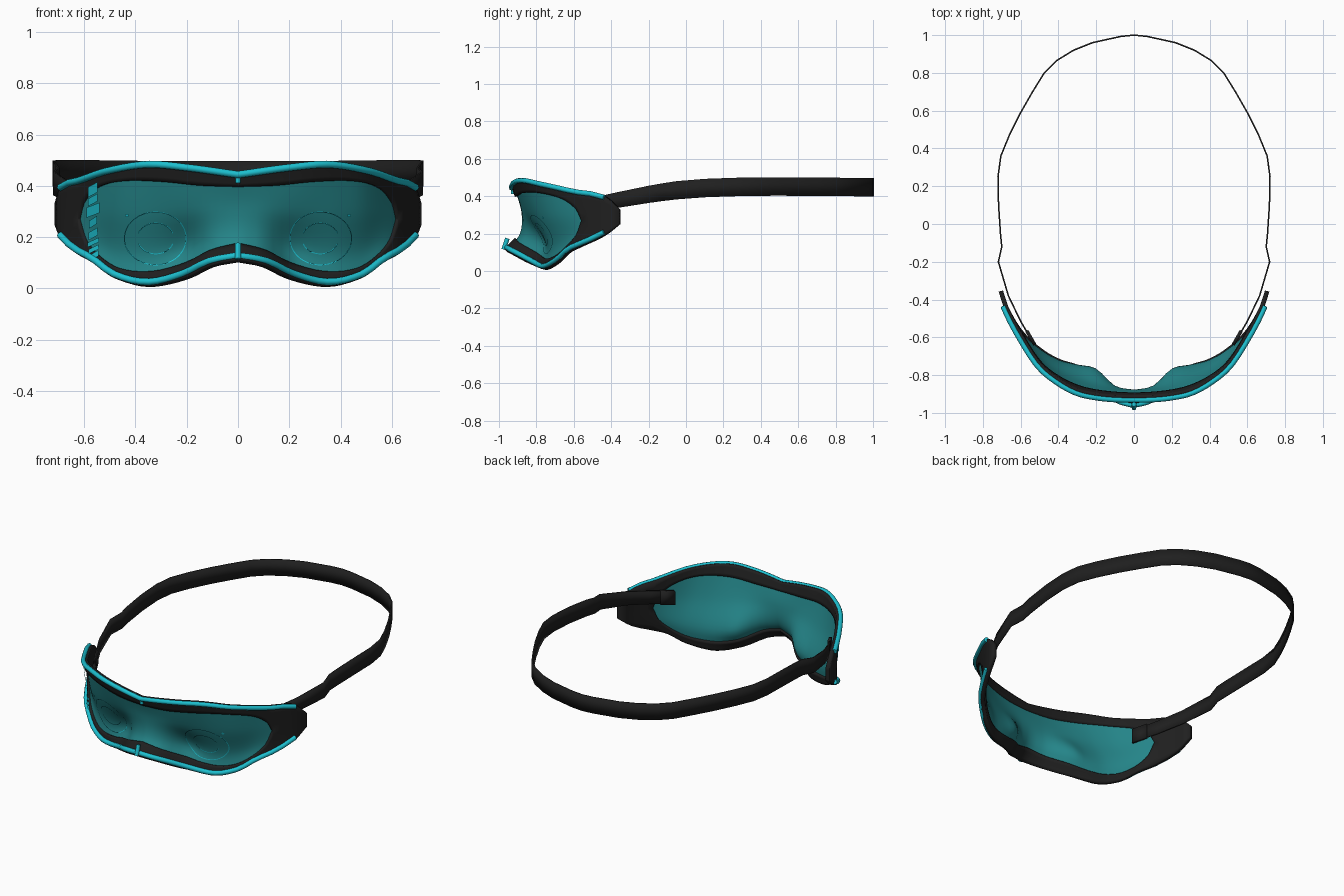
import bpy, bmesh, math
from mathutils import Vector

if "Cube" in bpy.data.objects:
    bpy.data.objects.remove(bpy.data.objects["Cube"])


def material(name, rgb):
    m = bpy.data.materials.new(name)
    m.diffuse_color = (*rgb, 1)
    m.use_nodes = True
    m.node_tree.nodes["Principled BSDF"].inputs["Base Color"].default_value = m.diffuse_color
    return m


BLACK = material("matte black", (0.014, 0.014, 0.014))
TEAL = material("teal lens", (0.018, 0.235, 0.25))
CYAN = material("bright cyan", (0.012, 0.52, 0.62))


def interp(xs, ys, x):
    """Smooth curve through the points (xs, ys)."""
    x = min(max(x, xs[0]), xs[-1])
    n = len(xs)
    i = next(k for k in range(n - 1) if x <= xs[k + 1])

    def slope(k):
        a, b = max(k - 1, 0), min(k + 1, n - 1)
        return (ys[b] - ys[a]) / (xs[b] - xs[a])
    h = xs[i + 1] - xs[i]
    t = (x - xs[i]) / h
    return ((2*t**3 - 3*t*t + 1) * ys[i] + (t**3 - 2*t*t + t) * h * slope(i)
            + (3*t*t - 2*t**3) * ys[i + 1] + (t**3 - t*t) * h * slope(i + 1))


# Mask outline heights and lens outline heights, by distance from the middle
def frame_top(x):
    return interp([0, .2, .35, .5, .6, .68, .705], [.45, .478, .49, .465, .43, .40, .33], abs(x))


def frame_bottom(x):
    return interp([0, .1, .2, .35, .48, .56, .62, .68, .705],
                  [.11, .09, .042, .008, .04, .1, .135, .19, .25], abs(x))


def lens_top(x):
    return interp([0, .15, .3, .45, .55, .6, .615], [.40, .405, .42, .42, .39, .33, .27], abs(x))


def lens_bottom(x):
    return interp([0, .1, .2, .33, .45, .53, .59, .615],
                  [.17, .145, .095, .065, .075, .12, .19, .27], abs(x))


# Depth of the mask at four heights: bottom edge, cheek, brow, top edge
DX = [0, .1, .2, .3, .4, .5, .6, .675, .705]
DEPTH = [[-.965, -.93, -.84, -.775, -.735, -.675, -.58, -.445, -.355],
         [-.89, -.86, -.765, -.745, -.72, -.66, -.57, -.445, -.355],
         [-.88, -.875, -.85, -.82, -.78, -.71, -.58, -.445, -.355],
         [-.92, -.918, -.908, -.885, -.83, -.745, -.59, -.445, -.355]]


def surf(x, z, out=0.0):
    """Point on the mask surface, pushed outward by out."""
    def depth(x, z):
        lo, hi = frame_bottom(x), frame_top(x)
        t = (z - lo) / max(hi - lo, 1e-4)
        return interp([0, .25, .6, 1], [interp(DX, d, abs(x)) for d in DEPTH], t)
    p = Vector((x, depth(x, z), z))
    if out:
        e = .004
        s = 1 if x < 0 else -1
        sx = (depth(x + s * e, z) - p.y) / (s * e)
        p += Vector((sx, -1, 0)).normalized() * out
    return p


def make(name, verts, faces, mat, thick=0.0, offset=0.0):
    me = bpy.data.meshes.new(name)
    bm = bmesh.new()
    vs = [bm.verts.new(v) for v in verts]
    for f in faces:
        bm.faces.new([vs[i] for i in f])
    bmesh.ops.remove_doubles(bm, verts=bm.verts, dist=1e-4)
    bm.to_mesh(me)
    bm.free()
    me.materials.append(mat)
    ob = bpy.data.objects.new(name, me)
    bpy.context.collection.objects.link(ob)
    if thick:
        mod = ob.modifiers.new("thickness", 'SOLIDIFY')
        mod.thickness, mod.offset = thick, offset
    bpy.ops.object.select_all(action='DESELECT')
    ob.select_set(True)
    bpy.context.view_layer.objects.active = ob
    bpy.ops.object.shade_smooth_by_angle(angle=math.radians(40))
    return ob


def grid(columns, start=0):
    """Verts and quads joining columns of points."""
    n = len(columns[0])
    verts = [p for c in columns for p in c]
    faces = [[start + i * n + j, start + (i + 1) * n + j, start + (i + 1) * n + j + 1, start + i * n + j + 1]
             for i in range(len(columns) - 1) for j in range(n - 1)]
    return verts, faces


def column(x, lo, hi, rows):
    return [surf(x, lo + (hi - lo) * j / rows) for j in range(rows + 1)]


# Lens sheet
N = 28
lens_x = [.615 * math.sin(math.pi / 2 * i / N) for i in range(-N, N + 1)]
make("lens", *grid([column(x, lens_bottom(x), lens_top(x), 14) for x in lens_x]), TEAL)

# Frame band around the lens, running out to the temples
ends = [.635, .655, .67, .68, .69, .705]
frame_x = [-x for x in reversed(ends)] + lens_x + ends
v1, f1 = grid([column(x, frame_bottom(x), lens_bottom(x), 4) for x in frame_x])
v2, f2 = grid([column(x, lens_top(x), frame_top(x), 4) for x in frame_x], len(v1))
make("frame", v1 + v2, f1 + f2, BLACK, .024)


def tube(name, points, radius):
    cu = bpy.data.curves.new(name, 'CURVE')
    cu.dimensions = '3D'
    cu.bevel_depth, cu.bevel_resolution, cu.use_fill_caps = radius, 2, True
    sp = cu.splines.new('POLY')
    sp.points.add(len(points) - 1)
    for q, p in zip(sp.points, points):
        q.co = (*p, 1)
    cu.materials.append(CYAN)
    bpy.context.collection.objects.link(bpy.data.objects.new(name, cu))


# Cyan trim along the top and bottom edges
trim_x = [.68 * i / 20 for i in range(-20, 21)]
tube("top_trim", [surf(x, frame_top(x) - .006, .014) for x in trim_x], .014)
tube("bottom_trim", [surf(x, frame_bottom(x) + .018, .014) for x in trim_x], .014)
# Small centre pegs
tube("brow_peg", [(0, -.926, .412), (0, -.926, .45)], .01)
tube("nose_peg", [(0, -.975, .115), (0, -.955, .175)], .012)

# Head strap: half path from the back of the head to the inside of the lens
half = [(0, 1), (.07, .993), (.22, .96), (.32, .92), (.41, .865), (.475, .80), (.54, .695),
        (.6, .59), (.66, .47), (.705, .36), (.72, .25), (.717, .1), (.707, -.05), (.7, -.12),
        (.718, -.2), (.665, -.38), (.6, -.515), (.53, -.635)]


def strap_column(x, y, grow=1):
    zc = interp([-.66, -.4, -.2, 0, .25, .5, 1], [.315, .373, .41, .437, .449, .452, .448], y)
    w = grow * interp([-.66, -.4, -.2, 0, 1], [.038, .041, .046, .049, .049], y)
    return [Vector((x, y, zc - w)), Vector((x, y, zc + w))]


path = [(-x, y) for x, y in reversed(half[1:])] + half
make("strap", *grid([strap_column(x, y) for x, y in path]), BLACK, .008)

# Strap keepers on the inner face near each strap end
for side, name in ((-1, "left_keeper"), (1, "right_keeper")):
    pts = [(side * .568, -.565), (side * .525, -.64)]
    make(name, *grid([strap_column(x, y, 1.08) for x, y in pts]), BLACK, .018)


def ring(name, cx, cz, r, width, a0=0, a1=360):
    n = max(6, int((a1 - a0) / 8))
    cols = []
    for i in range(n + 1):
        a = math.radians(a0 + (a1 - a0) * i / n)
        cols.append([surf(cx + q * math.cos(a), cz + q * .86 * math.sin(a), .006) for q in (r, r - width)])
    make(name, *grid(cols), CYAN)


# Fine display rings and dots on each eye
for side, label in ((-1, "left"), (1, "right")):
    ring(label + "_outer_ring", side * .32, .195, .122, .004)
    ring(label + "_inner_ring_top", side * .32, .195, .072, .004, 20, 160)
    ring(label + "_inner_ring_bottom", side * .32, .195, .072, .004, 200, 340)
    ring(label + "_dot", side * .43, .285, .007, .0065)

# Column of slanted display bars on one side of the lens
for i, (z, w, h) in enumerate([(.385, .018, .04), (.345, .018, .03), (.305, .025, .04), (.258, .016, .03),
                               (.213, .018, .03), (.18, .022, .018), (.153, .02, .018), (.128, .018, .022)]):
    cols = [[surf(-.552 + s * w, z + s * .01 - h / 2, .018), surf(-.552 + s * w, z + s * .01 + h / 2, .018)]
            for s in (-1, 1)]
    make("display_bar_%d" % (i + 1), *grid(cols), CYAN)
